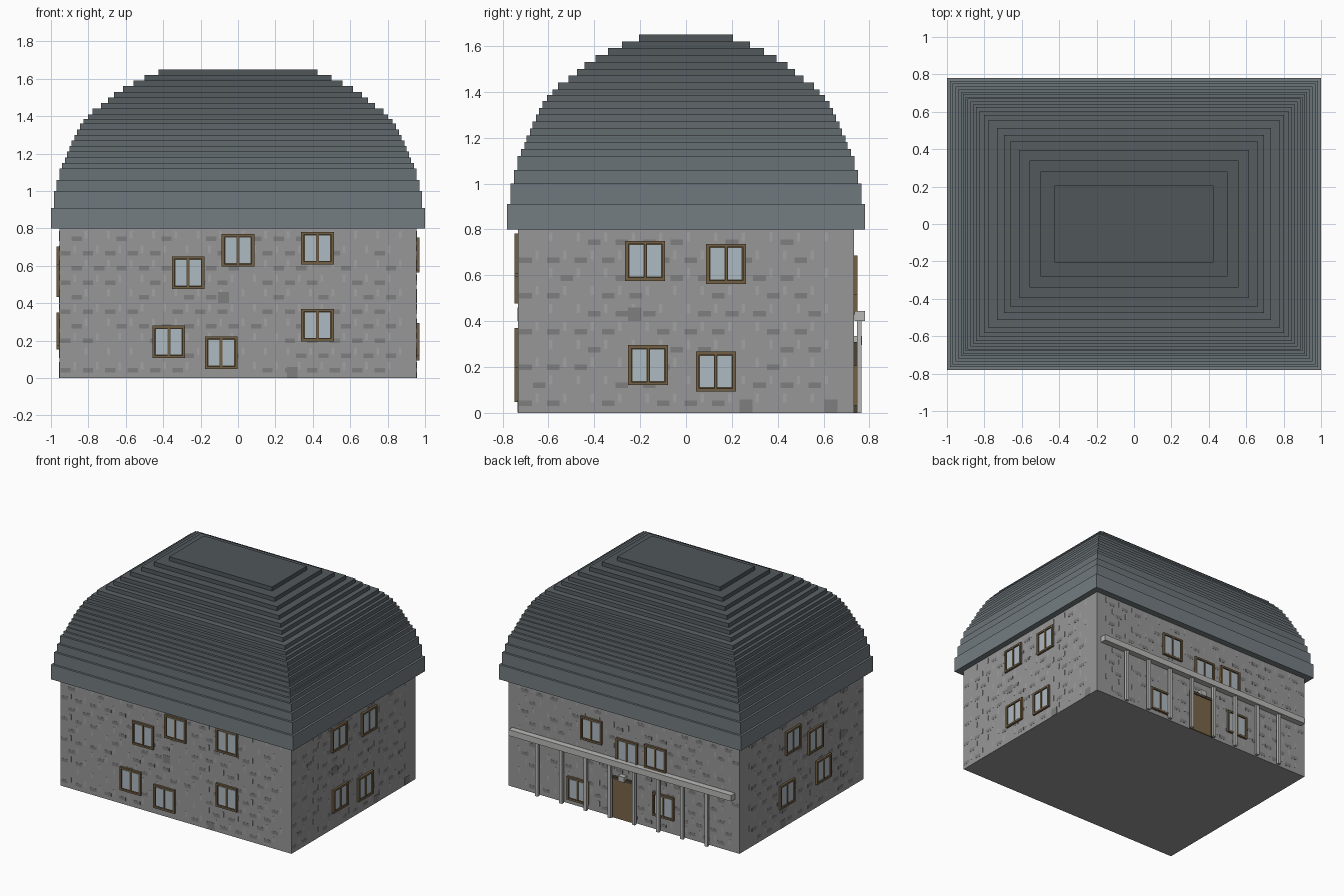
import bpy, bmesh, random
from mathutils import Matrix, Vector

if "Cube" in bpy.data.objects:
    bpy.data.objects.remove(bpy.data.objects["Cube"])

random.seed(4)
WX, WY, WH = 0.955, 0.732, 0.8      # wall half sizes and height


def material(name, rgb):
    m = bpy.data.materials.new(name)
    m.diffuse_color = (*rgb, 1)
    m.use_nodes = True
    m.node_tree.nodes["Principled BSDF"].inputs["Base Color"].default_value = m.diffuse_color
    return m


STONE = material("stone", (0.31, 0.31, 0.31))
STONE_DARK = material("stone_dark", (0.21, 0.21, 0.21))
STONE_LIGHT = material("stone_light", (0.36, 0.36, 0.36))
WOOD = material("wood", (0.17, 0.115, 0.06))
WOOD_DARK = material("wood_dark", (0.07, 0.055, 0.035))
DOOR = material("door_wood", (0.19, 0.13, 0.065))
GLASS = material("glass", (0.42, 0.49, 0.54))
PALE = material("pale_stone", (0.48, 0.48, 0.47))


def boxes(name, items, mat, matrix=Matrix()):
    """One object from boxes given as (x0, x1, y0, y1, z0, z1)."""
    bm = bmesh.new()
    for x0, x1, y0, y1, z0, z1 in items:
        m = Matrix.Translation(((x0 + x1) / 2, (y0 + y1) / 2, (z0 + z1) / 2))
        m = m @ Matrix.Diagonal((x1 - x0, y1 - y0, z1 - z0, 1))
        bmesh.ops.create_cube(bm, size=1, matrix=matrix @ m)
    me = bpy.data.meshes.new(name)
    bm.to_mesh(me)
    bm.free()
    me.materials.append(mat)
    ob = bpy.data.objects.new(name, me)
    bpy.context.collection.objects.link(ob)
    return ob


# Wall frames: local x runs along the wall, local -y points outward
def side_frame(out, along):
    o, a = Vector(out), Vector(along)
    loc = Vector((o.x * WX, o.y * WY, 0))
    m = Matrix((a, -o, (0, 0, 1))).transposed().to_4x4()
    return Matrix.Translation(loc) @ m


# side: frame, half length, window centres, odd dark stones (all in world x or y)
SIDES = {
    "front": (side_frame((0, -1, 0), (1, 0, 0)), WX,
              [(-.37, .193), (-.09, .135), (.425, .283),
               (-.267, .563), (0, .682), (.425, .695)],
              [(-.078, .43), (.29, .03)]),
    "right": (side_frame((1, 0, 0), (0, 1, 0)), WY,
              [(-.178, .663), (.175, .65), (-.165, .208), (.13, .18)],
              [(-.223, .43), (.262, .03), (.632, .03)]),
    "back": (side_frame((0, 1, 0), (1, 0, 0)), WX,
             [(.265, .6), (-.03, .515), (-.265, .53), (.375, .12), (-.33, .19)],
             []),
    "left": (side_frame((-1, 0, 0), (0, 1, 0)), WY,
             [(.11, .617), (-.158, .52), (-.25, .262), (.18, .24)],
             [(-.485, .43), (.22, .03)]),
}

# Walls
boxes("walls", [(-WX, WX, -WY, WY, 0, WH)], STONE)

for side, (frame, half, windows, odd) in SIDES.items():
    # Stone coursing: dark dashes in the joints, pale ticks between blocks
    dark, light = [], []
    for row in range(10):
        z = 0.03 + row * 0.078
        shift = 0.06 * (row % 2)
        n = int((2 * half - 0.08) / 0.12)
        for i in range(n):
            u = -half + 0.005 + shift + i * 0.12
            if random.random() < 0.75:
                dark.append((u, u + 0.055, -.001, 0, z, z + 0.024))
            light.append((u + .07, u + .085, -.001, 0, z + .015, z + .055))
    boxes(side + "_dark_joints", dark, STONE_DARK, frame)
    boxes(side + "_light_joints", light, STONE_LIGHT, frame)
    if odd:
        boxes(side + "_odd_stones",
              [(u - .029, u + .029, -.002, 0, z - .029, z + .029) for u, z in odd],
              STONE_DARK, frame)

    # Windows: backing, frame with mullion, two panes
    bars, back, panes = [], [], []
    w, h, t = 0.087, 0.087, 0.014
    for u, z in windows:
        bars += [(u - w, u + w, -.016, 0, z + h - t, z + h),
                 (u - w, u + w, -.016, 0, z - h, z - h + t),
                 (u - w, u - w + t, -.016, 0, z - h + t, z + h - t),
                 (u + w - t, u + w, -.016, 0, z - h + t, z + h - t),
                 (u - .006, u + .006, -.014, 0, z - h + t, z + h - t)]
        back.append((u - w + t, u + w - t, -.007, 0, z - h + t, z + h - t))
        for s in (-1, 1):
            c = u + s * 0.038
            panes.append((c - .03, c + .03, -.010, 0, z - h + t + .005, z + h - t - .005))
    boxes(side + "_window_frames", bars, WOOD, frame)
    boxes(side + "_window_backing", back, WOOD_DARK, frame)
    boxes(side + "_window_panes", panes, GLASS, frame)

# Back door with frame and lamp
BACK = SIDES["back"][0]
boxes("door", [(-.085, .085, -.012, 0, 0, .29)], DOOR, BACK)
boxes("door_frame", [(-.105, -.085, -.018, 0, 0, .31), (.085, .105, -.018, 0, 0, .31),
                     (-.085, .085, -.018, 0, .29, .31)], WOOD_DARK, BACK)
boxes("door_lamp", [(-.025, .025, -.035, 0, .295, .335)], PALE, BACK)

# Porch beam on eight posts
boxes("porch_beam", [(-.92, .92, -.048, -.003, .4, .445)], PALE, BACK)
boxes("porch_posts", [(x - .012, x + .012, -.034, -.014, 0, .4)
                      for x in (-.7, -.5, -.3, -.1, .1, .3, .5, .7)], PALE, BACK)

# Stepped domed roof: (bottom height, half width) of each slab
STEPS = [(.8, 1), (.91, .985), (1, .97), (1.06, .955), (1.12, .94), (1.15, .925),
         (1.18, .915), (1.21, .9), (1.24, .89), (1.27, .875), (1.3, .86),
         (1.33, .845), (1.36, .825), (1.385, .803), (1.41, .777), (1.44, .732),
         (1.47, .695), (1.5, .662), (1.53, .615), (1.56, .56), (1.59, .5), (1.62, .425)]
for i, (z, hx) in enumerate(STEPS):
    top = STEPS[i + 1][0] if i + 1 < len(STEPS) else 1.65
    f = 1 - 0.55 * (z - .8) / .82
    slate = material(f"slate_{i}", (.175 * f, .205 * f, .22 * f))
    hy = hx - 0.22
    boxes(f"roof_step_{i}", [(-hx, hx, -hy, hy, z, top)], slate)
